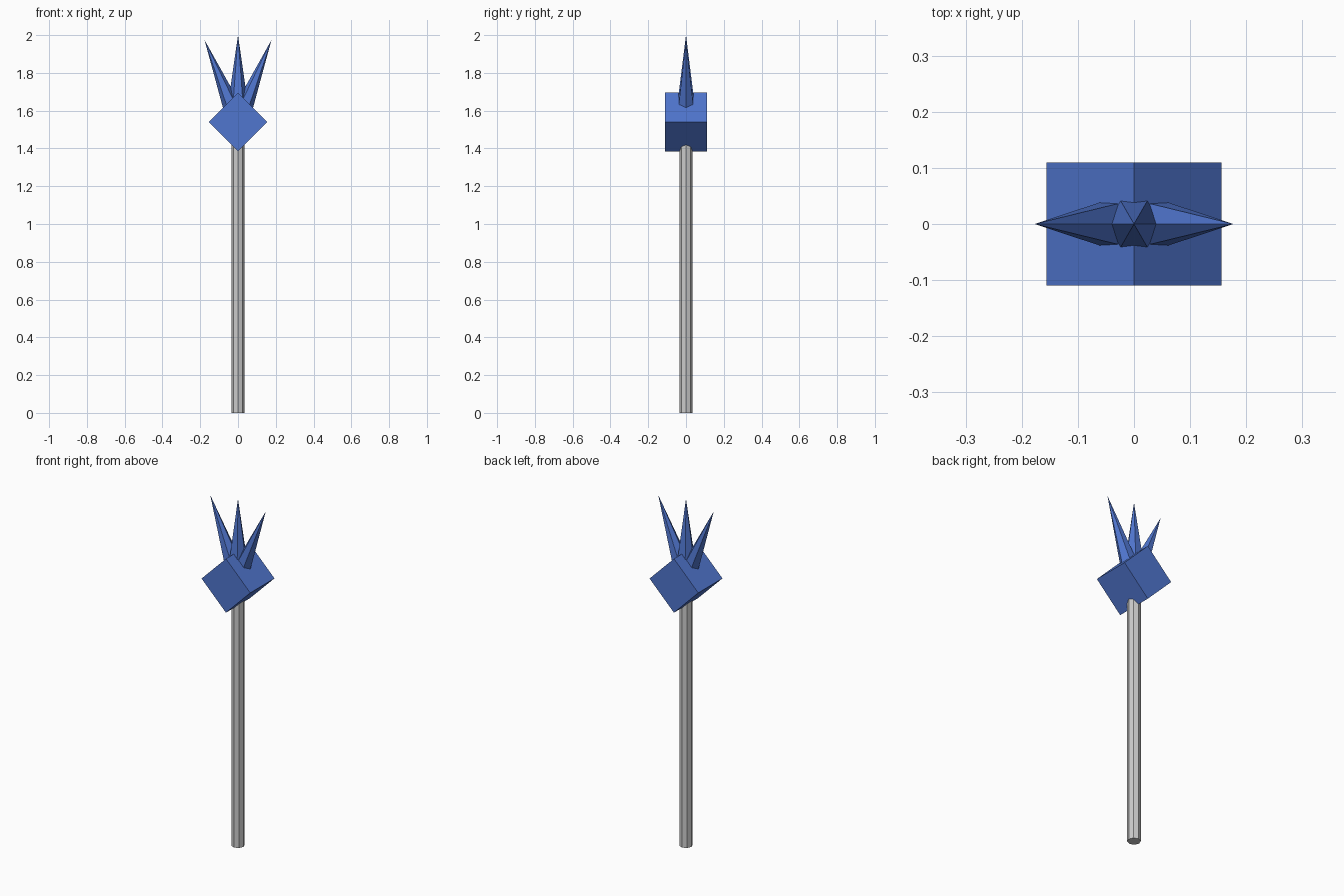
import bpy
from math import radians, sin, cos, pi
from mathutils import Vector

if "Cube" in bpy.data.objects:
    bpy.data.objects.remove(bpy.data.objects["Cube"])

blue = bpy.data.materials.new("blue")
blue.diffuse_color = (0.08, 0.18, 0.62, 1)
blue.use_nodes = True
blue.node_tree.nodes["Principled BSDF"].inputs["Base Color"].default_value = blue.diffuse_color

HEAD = Vector((0, 0, 1.54))  # centre of the cube head


def spike(name, tilt, reach, length, radius):
    """Six-sided spike pointing radially out of the head, tilted in the xz plane."""
    a = radians(tilt)
    axis = Vector((sin(a), 0, cos(a)))
    mid = HEAD + axis * (reach - length / 2)
    # Cone corners start on local +y, so the quarter-step puts them on +-x
    side = Vector((cos(a), 0, -sin(a)))
    bpy.ops.mesh.primitive_cone_add(vertices=6, radius1=radius, radius2=0, depth=length)
    ob = bpy.context.object
    ob.name = name
    for v in ob.data.vertices:
        x, y, z = v.co
        v.co = side * y + Vector((0, 1, 0)) * -x + axis * z
    ob.location = mid
    ob.data.materials.append(blue)


# Octagonal shaft, its top buried in the head
bpy.ops.mesh.primitive_cylinder_add(vertices=8, radius=0.035, depth=1.45, location=(0, 0, 0.725))
bpy.context.object.name = "shaft"

# Cube head standing on its edge
bpy.ops.mesh.primitive_cube_add(size=0.22, location=HEAD, rotation=(0, pi / 4, 0))
head = bpy.context.object
head.name = "head"
head.data.materials.append(blue)

# Three spikes
spike("centre_spike", 0, 0.46, 0.36, 0.052)
for s, side_name in ((-1, "left"), (1, "right")):
    spike(side_name + "_spike", 22.2 * s, 0.469, 0.40, 0.049)
